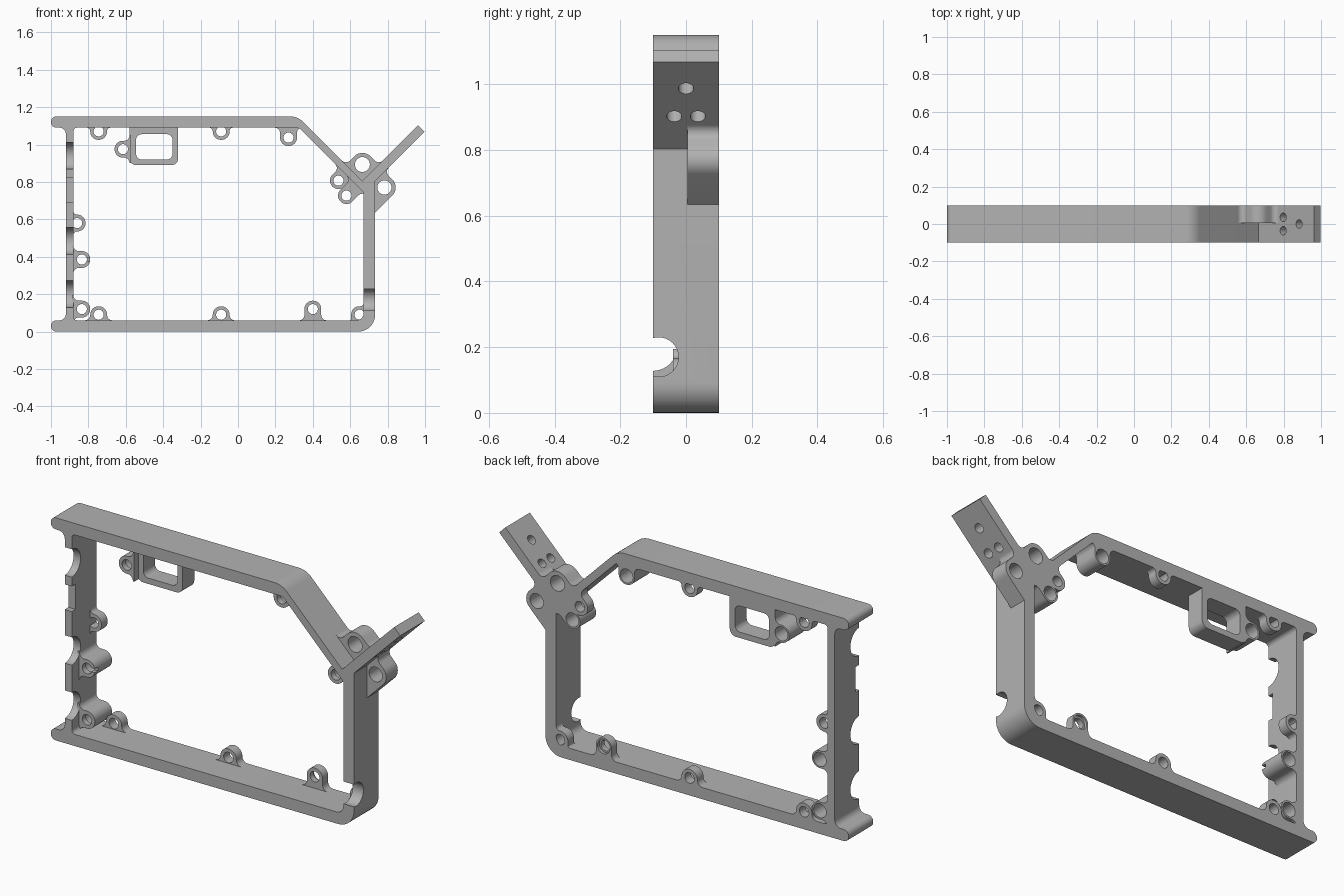
import bpy, bmesh
from math import pi, sin, cos, tan, radians, atan2
from mathutils import Vector, Matrix

if "Cube" in bpy.data.objects:
    bpy.data.objects.remove(bpy.data.objects["Cube"], do_unlink=True)

grey = bpy.data.materials.new("machined grey")
grey.use_nodes = True
colour = (0.45, 0.45, 0.45, 1)
grey.diffuse_color = colour
grey.node_tree.nodes["Principled BSDF"].inputs["Base Color"].default_value = colour

BACK = 0.1
FRONT = -0.1


def rounded(points, steps=10):
    """Outline from (x, z, corner radius) points."""
    pts = [(Vector(p[:2]), p[2] if len(p) > 2 else 0) for p in points]
    out = []
    for i, (p, r) in enumerate(pts):
        a = (pts[i - 1][0] - p).normalized()
        b = (pts[(i + 1) % len(pts)][0] - p).normalized()
        if not r:
            out.append(p)
            continue
        half = a.angle(b) / 2
        centre = p + (a + b).normalized() * (r / sin(half))
        start = p + a * (r / tan(half)) - centre
        end = p + b * (r / tan(half)) - centre
        t0 = atan2(start.y, start.x)
        sweep = (atan2(end.y, end.x) - t0 + pi) % (2 * pi) - pi
        for k in range(steps + 1):
            t = t0 + sweep * k / steps
            out.append(centre + Vector((cos(t), sin(t))) * r)
    return [p for i, p in enumerate(out) if (p - out[i - 1]).length > 1e-4]


def circle(x, z, r, n=32):
    return [Vector((x + r * cos(2 * pi * k / n), z + r * sin(2 * pi * k / n))) for k in range(n)]


def finish(ob):
    ob.data.shade_smooth()
    ob.data.set_sharp_from_angle(angle=radians(30))


def prism(name, loops, y0, y1):
    """Extrude an outline with holes from y0 to y1."""
    bm = bmesh.new()
    edges = []
    for loop in loops:
        vs = [bm.verts.new((p.x, y0, p.y)) for p in loop]
        edges += [bm.edges.new((vs[i - 1], vs[i])) for i in range(len(vs))]
    bmesh.ops.triangle_fill(bm, edges=edges, use_beauty=True)
    ext = bmesh.ops.extrude_face_region(bm, geom=bm.faces[:])["geom"]
    bmesh.ops.translate(bm, vec=(0, y1 - y0, 0),
                        verts=[g for g in ext if isinstance(g, bmesh.types.BMVert)])
    bmesh.ops.recalc_face_normals(bm, faces=bm.faces[:])
    return add_mesh(name, bm)


def add_mesh(name, bm):
    me = bpy.data.meshes.new(name)
    bm.to_mesh(me)
    bm.free()
    me.materials.append(grey)
    ob = bpy.data.objects.new(name, me)
    bpy.context.collection.objects.link(ob)
    finish(ob)
    return ob


def rod(centre, axis, r, length):
    bm = bmesh.new()
    turn = Vector((0, 0, 1)).rotation_difference(Vector(axis)).to_matrix().to_4x4()
    bmesh.ops.create_cone(bm, cap_ends=True, segments=40, radius1=r, radius2=r, depth=length,
                          matrix=Matrix.Translation(centre) @ turn)
    return add_mesh("cutter", bm)


def block(centre, size):
    bm = bmesh.new()
    bmesh.ops.create_cube(bm, size=1, matrix=Matrix.Translation(centre) @ Matrix.Diagonal((*size, 1)))
    return add_mesh("cutter", bm)


def cut(ob, cutters):
    for c in cutters:
        mod = ob.modifiers.new("cut", 'BOOLEAN')
        mod.operation, mod.solver, mod.object = 'DIFFERENCE', 'EXACT', c
    bpy.context.view_layer.update()
    ob_eval = ob.evaluated_get(bpy.context.evaluated_depsgraph_get())
    me = bpy.data.meshes.new_from_object(ob_eval)
    ob.modifiers.clear()
    ob.data = me
    for c in cutters:
        bpy.data.objects.remove(c, do_unlink=True)
    finish(ob)


# Main frame with flanged left ends and a chamfered corner
outer = rounded([(-1, 0, .029), (.733, 0, .09), (.733, .803), (.665, .805), (.32, 1.15, .1),
                 (-1, 1.15, .029), (-1, 1.09, .029), (-.92, 1.09, .035),
                 (-.92, .06, .035), (-1, .06, .029)])
inner = rounded([(-.88, .06, .02), (.672, .06, .04), (.672, .743), (.325, 1.09, .04), (-.88, 1.09, .02)])
frame = prism("frame", [outer, inner], FRONT, BACK)
notches = [rod((-.9, FRONT, z), (1, 0, 0), .072, .1) for z in (.94, .485, .2)]
notches.append(block((-.9, FRONT, .755), (.1, .06, .13)))
notches.append(rod((.7, -.083, .17), (1, 0, 0), .06, .1))
cut(frame, notches)

# Angled mounting tab with three screw holes
tab = prism("mounting_tab", [rounded([(.655, .795), (.69, .76), (.9975, 1.0675), (.9625, 1.1025)])],
            FRONT, BACK)
cut(tab, [rod((x, y, x + .105), (1, 0, -1), .023, .2)
          for x, y in ((.9, 0), (.815, -.036), (.815, .036))])

# Two large lugs either side of the tab, on the rear half
s = 2 ** -.5
lug = rounded([(-.01, -.01), (.155, -.01), (.155, 0), (.124, 0, .03), (.124, .124, .061),
               (0, .124, .03), (0, .155), (-.01, .155)])
lug = [Vector((.665 + s * (p.x - p.y), .805 + s * (p.x + p.y))) for p in lug]
prism("upper_lug", [lug, circle(.665, .893, .04)], .005, BACK)
lug = rounded([(.72, .622), (.868, .77, .06), (.784, .854, .03), (.815, .885), (.8, .89), (.72, .81)])
prism("lower_lug", [lug, circle(.783, .77, .038)], .005, BACK)


# Screw bosses: a neck flaring into the wall, plain or counterbored from behind
def boss(name, x, z, angle, h, y0, bore=0, R=.045, r=.027):
    f = min(h, .03)
    pts = rounded([(-R - f, -.008), (R + f, -.008), (R + f, 0), (R, 0, f - .001), (R, h + R, R - .0005),
                   (-R, h + R, R - .0005), (-R, 0, f - .001), (-R - f, 0)])
    c, sn = cos(radians(angle)), sin(radians(angle))
    outline = [Vector((x + c * p.x - sn * (p.y - h), z + sn * p.x + c * (p.y - h))) for p in pts]
    split = y0 + .03 if bore else BACK
    ob = prism(name, [outline, circle(x, z, r)], y0, split)
    if bore:
        prism(name + "_counterbore", [outline, circle(x, z, bore)], split, BACK)
    return ob


UP, DOWN, RIGHT, DIAG = 0, 180, -90, 135
boss("top_boss_left", -.745, 1.07, DOWN, .02, .05)
boss("top_boss_middle", -.09, 1.07, DOWN, .02, .05)
boss("top_boss_corner", .27, 1.037, DOWN, .053, -.03, .036)
boss("diagonal_boss_upper", .537, .807, DIAG, .05, .05)
boss("diagonal_boss_lower", .58, .727, DIAG, .076, -.03, .036)
boss("side_boss_upper", -.86, .58, RIGHT, .02, .05)
slotted = boss("side_boss_slotted", -.835, .385, RIGHT, .045, -.04, .036)
cut(slotted, [block((-.79, -.03, .385), (.1, .03, .02))])
boss("side_boss_lower", -.835, .12, RIGHT, .045, -.04, .036)
boss("bottom_boss_left", -.745, .09, UP, .03, .05)
boss("bottom_boss_middle", -.09, .09, UP, .03, .05)
boss("bottom_boss_right", .4, .12, UP, .06, .055, .036)
corner = rounded([(.6, .055), (.68, .055), (.68, .16), (.672, .16), (.672, .135, .02),
                  (.605, .135, .044), (.605, .06, .01), (.59, .06), (.59, .055)])
prism("bottom_boss_corner", [corner, circle(.65, .09, .027)], .05, BACK)

# Rectangular window bracket under the top bar, with its own boss
bracket = rounded([(-.58, 1.1), (-.58, .89, .035), (-.32, .89, .035), (-.32, 1.1)])
window = rounded([(-.545, .92, .03), (-.35, .92, .03), (-.35, 1.055, .03), (-.545, 1.055, .03)])
prism("window_bracket", [bracket, window], .005, BACK)
boss("bracket_boss", -.615, .975, 90, .035, -.03, .036)
